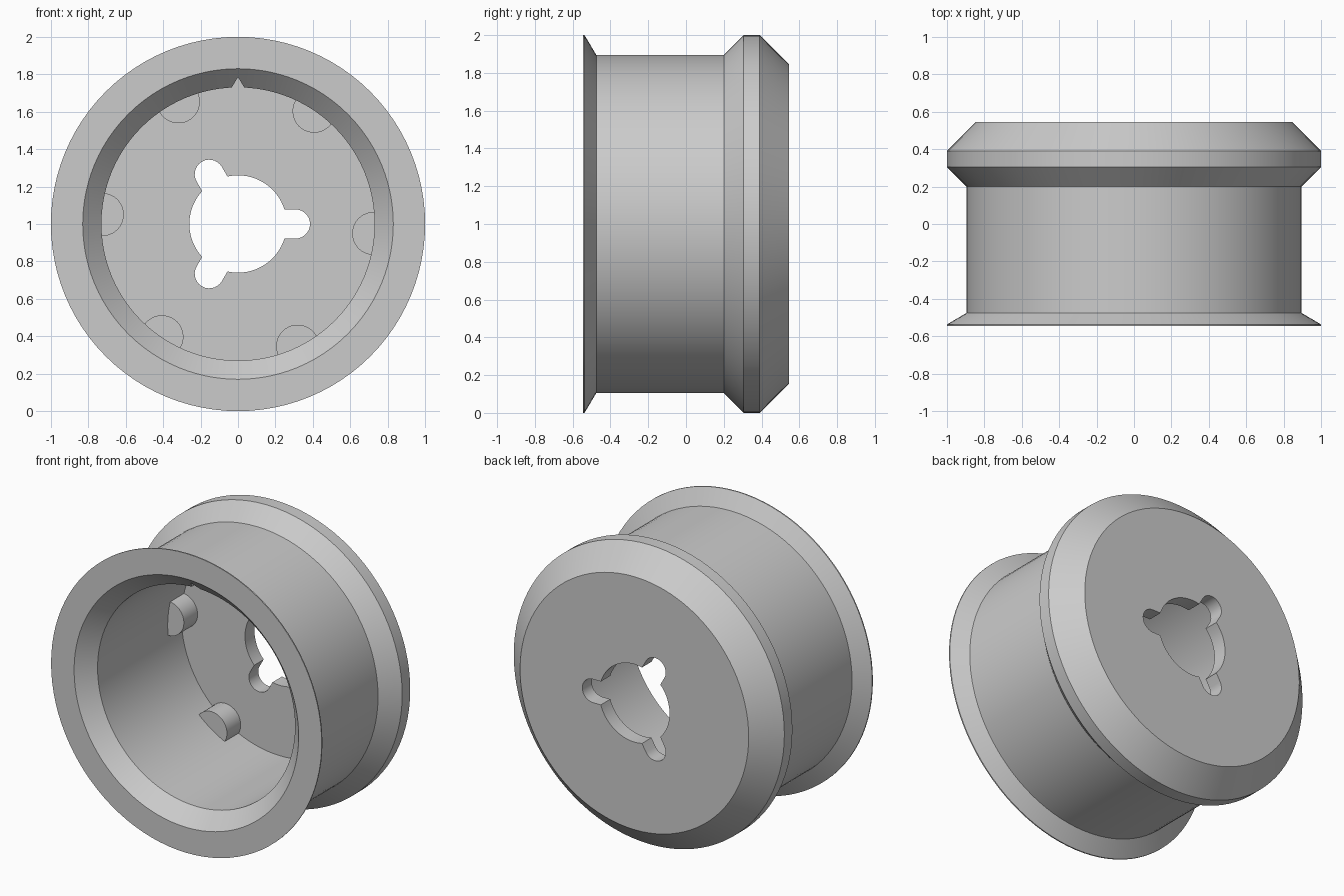
import bpy, bmesh
from math import sin, cos, pi, asin, radians
from mathutils import Vector

if "Cube" in bpy.data.objects:
    bpy.data.objects.remove(bpy.data.objects["Cube"])

SEGMENTS = 96
CENTRE_Z = 1.0
FLOOR_Y = 0.445

grey = bpy.data.materials.new("plain grey")
grey.use_nodes = True
grey.diffuse_color = (0.6, 0.6, 0.6, 1)
grey.node_tree.nodes["Principled BSDF"].inputs["Base Color"].default_value = (0.6, 0.6, 0.6, 1)


def finish(bm, name):
    bmesh.ops.recalc_face_normals(bm, faces=bm.faces[:])
    mesh = bpy.data.meshes.new(name)
    bm.to_mesh(mesh)
    bm.free()
    mesh.materials.append(grey)
    obj = bpy.data.objects.new(name, mesh)
    bpy.context.collection.objects.link(obj)
    return obj


def lathe(name, profile):
    """Spin (radius, y) points round the wheel axis and cap both ends."""
    bm = bmesh.new()
    rings = []
    for r, y in profile:
        angles = [2 * pi * i / SEGMENTS for i in range(SEGMENTS)]
        rings.append([bm.verts.new((r * cos(a), y, CENTRE_Z + r * sin(a))) for a in angles])
    for a, b in zip(rings, rings[1:]):
        for i in range(SEGMENTS):
            j = (i + 1) % SEGMENTS
            bm.faces.new((a[i], a[j], b[j], b[i]))
    bm.faces.new(rings[0])
    bm.faces.new(rings[-1])
    return finish(bm, name)


def prism(name, outline, y0, y1):
    """Extrude an (x, height from axis) outline along y."""
    bm = bmesh.new()
    face = bm.faces.new([bm.verts.new((x, y0, CENTRE_Z + z)) for x, z in outline])
    grown = bmesh.ops.extrude_face_region(bm, geom=[face])["geom"]
    moved = [g for g in grown if isinstance(g, bmesh.types.BMVert)]
    bmesh.ops.translate(bm, vec=Vector((0, y1 - y0, 0)), verts=moved)
    return finish(bm, name)


def arc(cx, cz, r, start, end, steps):
    return [(cx + r * cos(start + (end - start) * i / steps),
             cz + r * sin(start + (end - start) * i / steps)) for i in range(steps + 1)]


def combine(target, tool, operation):
    tool.hide_render = True
    mod = target.modifiers.new(operation.lower(), 'BOOLEAN')
    mod.operation = operation
    mod.solver = 'EXACT'
    mod.object = tool
    bpy.context.view_layer.objects.active = target
    bpy.ops.object.modifier_apply(modifier=mod.name)
    bpy.data.objects.remove(tool)


# Rim: inner floor, bore, front lip, tread channel, back flange, back face
rim = lathe("wheel_rim", [
    (0.73, FLOOR_Y), (0.73, -0.44), (0.83, -0.545),
    (1.0, -0.545), (1.0, -0.537), (0.895, -0.475),
    (0.895, 0.2), (1.0, 0.305), (1.0, 0.39), (0.845, 0.545),
])

# Hub hole: round bore with three rounded slots
HOLE, SLOT, SLOT_AT = 0.26, 0.078, 0.307
edge = asin(SLOT / HOLE)
outline = []
for k in range(3):
    a = 2 * pi * k / 3
    outline += arc(SLOT_AT * cos(a), SLOT_AT * sin(a), SLOT, a - pi / 2, a + pi / 2, 14)
    outline += arc(0, 0, HOLE, a + edge, a + 2 * pi / 3 - edge, 18)
combine(rim, prism("hub_hole_cutter", outline, 0.3, 0.7), 'DIFFERENCE')

# Six pegs standing on the floor against the bore wall
for k in range(6):
    a = radians(56 + 60 * k)
    circle = arc(0.727 * cos(a), 0.727 * sin(a), 0.115, 0, 2 * pi, 40)[:-1]
    combine(rim, prism("peg", circle, 0.3, 0.48), 'UNION')

# Small V groove along the top of the bore
groove = [(0, 0.785), (-0.054, 0.695), (0.054, 0.695)]
combine(rim, prism("groove_cutter", groove, -0.6, FLOOR_Y - 0.003), 'DIFFERENCE')

# Smooth round surfaces, crisp edges
bpy.ops.object.select_all(action='DESELECT')
rim.select_set(True)
bpy.context.view_layer.objects.active = rim
bpy.ops.object.shade_smooth_by_angle(angle=radians(25))
